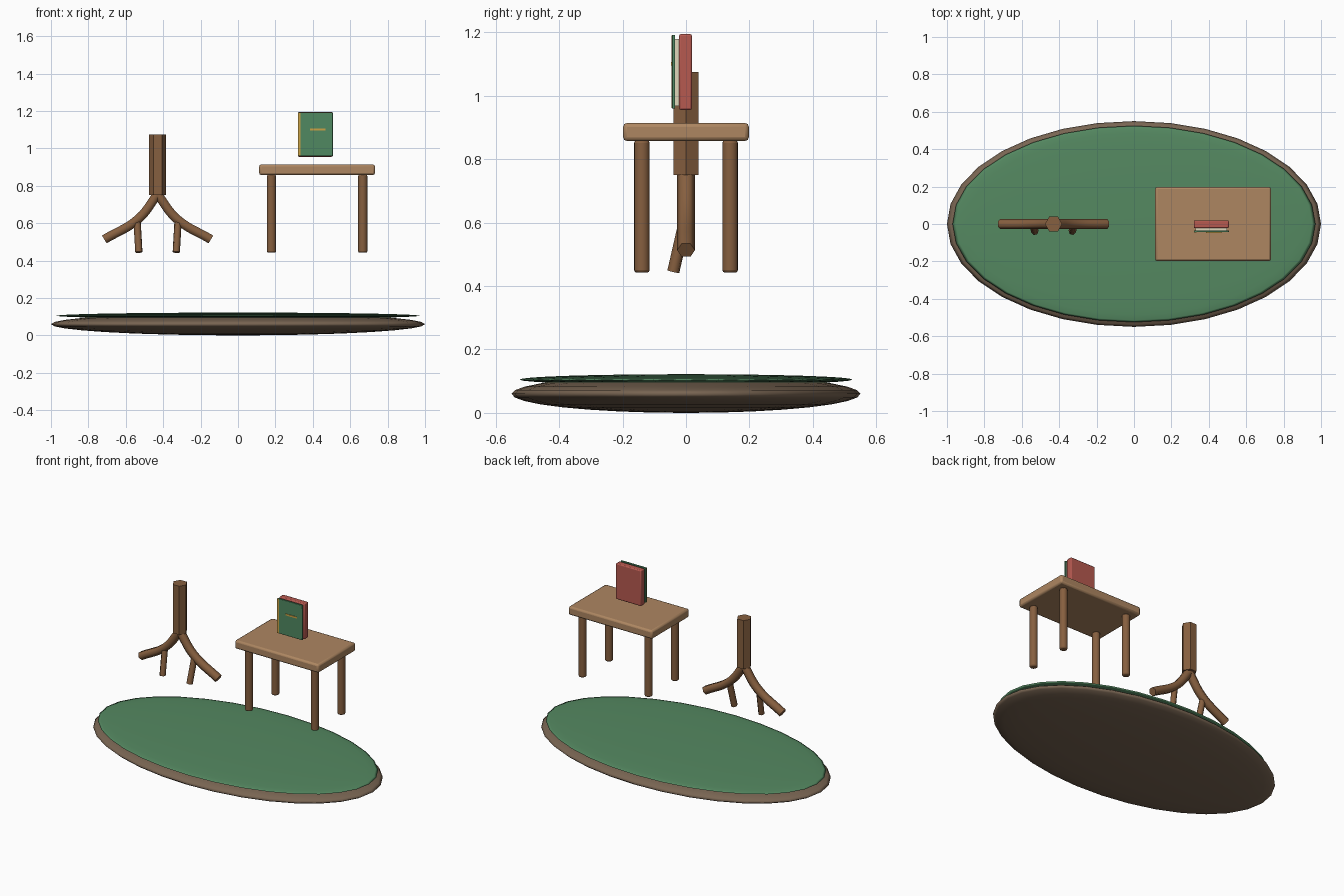
import bpy, math
from mathutils import Vector

if "Cube" in bpy.data.objects:
    bpy.data.objects.remove(bpy.data.objects["Cube"])


def mat(name, r, g, b):
    m = bpy.data.materials.new(name)
    m.diffuse_color = (r, g, b, 1)
    m.use_nodes = True
    m.node_tree.nodes["Principled BSDF"].inputs["Base Color"].default_value = m.diffuse_color
    return m


EARTH = mat("earth", 0.19, 0.13, 0.085)
GRASS = mat("grass", 0.09, 0.25, 0.12)
BARK = mat("bark", 0.24, 0.115, 0.05)
WOOD = mat("light_wood", 0.42, 0.24, 0.12)
RED = mat("red_cover", 0.47, 0.10, 0.08)
GREEN = mat("green_cover", 0.08, 0.25, 0.12)
PAPER = mat("paper", 0.75, 0.68, 0.5)
GOLD = mat("gold", 0.6, 0.36, 0.06)


def finish(name, m, smooth=True):
    o = bpy.context.object
    o.name = name
    o.data.materials.append(m)
    if smooth:
        bpy.ops.object.shade_smooth_by_angle(angle=math.radians(40))
    return o


def bevel(o, w, seg=2):
    b = o.modifiers.new("bevel", 'BEVEL')
    b.width, b.segments = w, seg
    b.limit_method = 'ANGLE'


def ellipsoid(name, z, size, m):
    bpy.ops.mesh.primitive_uv_sphere_add(segments=32, ring_count=16, location=(0, 0, z))
    bpy.context.object.scale = size
    bpy.ops.object.transform_apply(location=False, rotation=False, scale=True)
    o = finish(name, m, False)
    o.data.shade_smooth()


def box(name, lo, hi, m, w=0.0):
    lo, hi = Vector(lo), Vector(hi)
    bpy.ops.mesh.primitive_cube_add(size=1, location=(lo + hi) / 2)
    bpy.context.object.scale = hi - lo
    bpy.ops.object.transform_apply(location=False, rotation=False, scale=True)
    o = finish(name, m)
    if w:
        bevel(o, w)


def tube(name, pts, r, m):
    # six-sided tube along a smooth path
    c = bpy.data.curves.new(name, 'CURVE')
    c.dimensions = '3D'
    c.bevel_depth, c.bevel_resolution = r, 1
    c.resolution_u = 6
    c.use_fill_caps = True
    s = c.splines.new('BEZIER')
    s.bezier_points.add(len(pts) - 1)
    for p, co in zip(s.bezier_points, pts):
        p.co = co
        p.handle_left_type = p.handle_right_type = 'AUTO'
    o = bpy.data.objects.new(name, c)
    bpy.context.collection.objects.link(o)
    c.materials.append(m)


# Island
ellipsoid("ground_base", 0.06, (1, 0.55, 0.06), EARTH)
ellipsoid("grass_top", 0.105, (0.97, 0.525, 0.017), GRASS)

# Tree trunk with two limbs and small twigs
TX = -0.43
bpy.ops.mesh.primitive_cylinder_add(vertices=6, radius=0.046, depth=0.325,
                                    location=(TX, 0, 0.9125), rotation=(0, 0, math.pi / 6))
finish("trunk", BARK)
for side, s in (("left", -1), ("right", 1)):
    tube(side + "_limb", [(TX, 0, 0.755), (TX + s * 0.1, 0, 0.625), (TX + s * 0.285, 0, 0.513)], 0.028, BARK)
    tube(side + "_twig", [(TX + s * 0.11, 0, 0.62), (TX + s * 0.1, -0.04, 0.445)], 0.02, BARK)

# Table
CX = 0.423
box("table_top", (CX - 0.31, -0.198, 0.857), (CX + 0.31, 0.198, 0.914), WOOD, 0.012)
for xn, sx in (("left", -1), ("right", 1)):
    for yn, sy in (("front", -1), ("back", 1)):
        bpy.ops.mesh.primitive_cylinder_add(vertices=16, radius=0.0245, depth=0.417,
                                            location=(CX + sx * 0.244, sy * 0.139, 0.6505))
        bevel(finish(f"{yn}_{xn}_leg", BARK), 0.008)

# Book hovering over the table
box("book_body", (0.32, -0.022, 0.955), (0.507, 0.019, 1.194), RED, 0.006)
box("book_pages", (0.33, -0.034, 0.968), (0.497, -0.021, 1.178), PAPER)
box("book_front_cover", (0.321, -0.044, 0.959), (0.507, -0.034, 1.192), GREEN, 0.002)
box("book_spine_strip", (0.322, -0.046, 0.961), (0.335, -0.043, 1.19), GOLD)
box("book_front_bar", (0.384, -0.047, 1.095), (0.468, -0.043, 1.106), GOLD)
